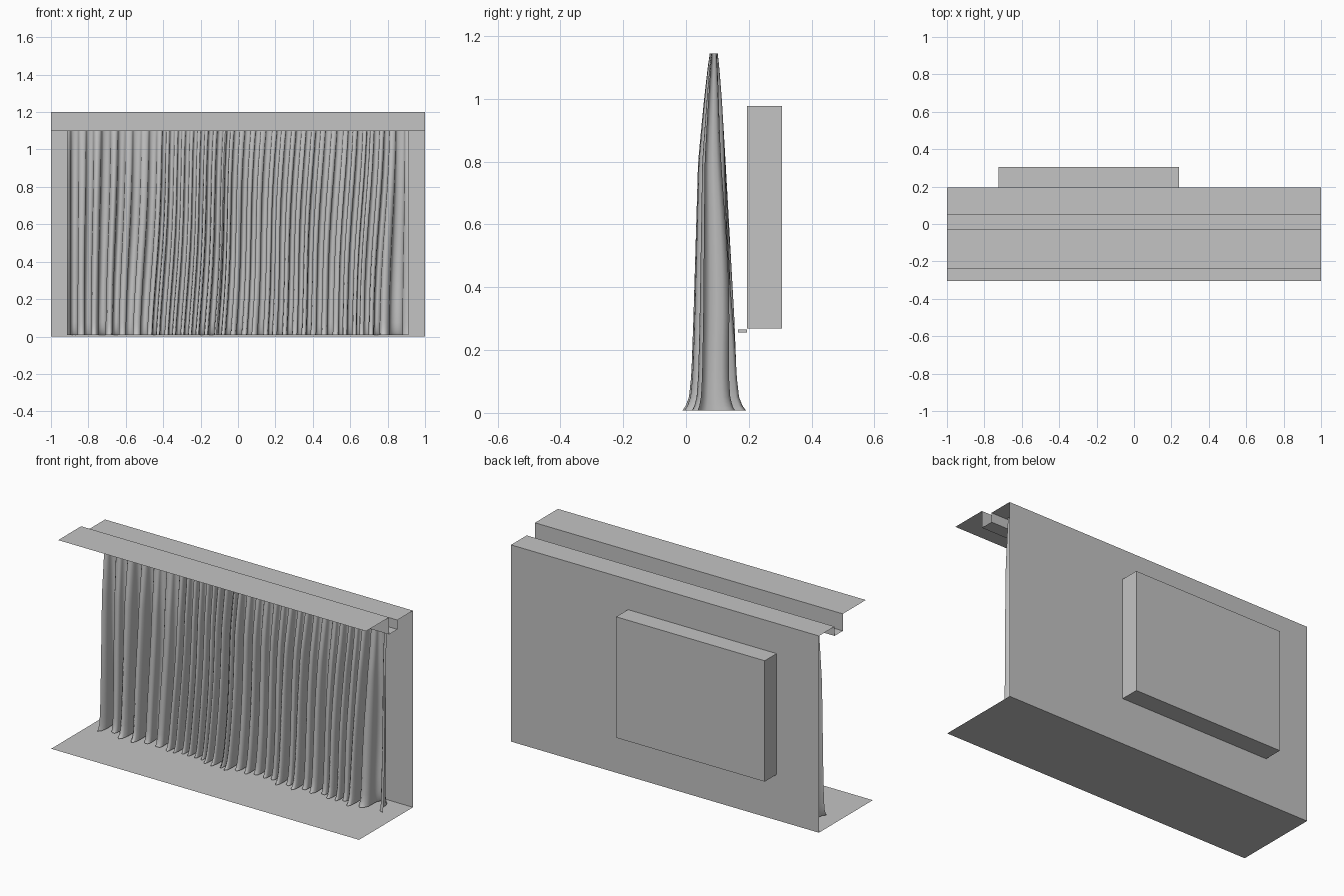
import bpy, math, random

if "Cube" in bpy.data.objects:
    bpy.data.objects.remove(bpy.data.objects["Cube"])

random.seed(7)
grey = bpy.data.materials.new("plain grey")
grey.diffuse_color = (0.55, 0.55, 0.55, 1)
grey.use_nodes = True
grey.node_tree.nodes["Principled BSDF"].inputs["Base Color"].default_value = grey.diffuse_color


def make(name, verts, faces, smooth=False):
    me = bpy.data.meshes.new(name)
    me.from_pydata(verts, [], faces)
    me.materials.append(grey)
    if smooth:
        for p in me.polygons:
            p.use_smooth = True
    ob = bpy.data.objects.new(name, me)
    bpy.context.collection.objects.link(ob)
    return ob


def extrude_x(name, profile, x0=-1, x1=1):
    """Open (y, z) profile swept along x as a thin sheet."""
    n = len(profile)
    v = [(x, y, z) for x in (x0, x1) for y, z in profile]
    make(name, v, [(i, i + 1, n + i + 1, n + i) for i in range(n - 1)])


# floor and stepped ceiling with curtain pelmet
extrude_x("floor", [(0.195, 0), (-0.305, 0)])
extrude_x("ceiling", [(-0.24, 1.2), (-0.027, 1.2), (-0.027, 1.1),
                      (0.05, 1.1), (0.05, 1.155), (0.195, 1.155)])

# back wall with window opening
WY, BY = 0.195, 0.305
X0, X1, Z0, Z1 = -0.725, 0.24, 0.268, 0.978


def ring(x0, x1, z0, z1, y):
    return [(x0, y, z0), (x1, y, z0), (x1, y, z1), (x0, y, z1)]


band = [(i, (i + 1) % 4, 4 + (i + 1) % 4, 4 + i) for i in range(4)]
make("back_wall", ring(-1, 1, 0, 1.155, WY) + ring(X0, X1, Z0, Z1, WY), band)

# window recess, open towards the room
make("window_recess", ring(X0, X1, Z0, Z1, WY) + ring(X0, X1, Z0, Z1, BY),
     [tuple(f) for f in band] + [(4, 5, 6, 7)])

# window sill
make("window_sill",
     ring(X0, X1, 0.256, 0.265, 0.166) + ring(X0, X1, 0.256, 0.265, WY),
     [(0, 1, 2, 3), (7, 6, 5, 4)] + [f[::-1] for f in band])


def lerp(table, z):
    for (za, a), (zb, b) in zip(table, table[1:]):
        if z <= zb:
            return a + (b - a) * (z - za) / (zb - za)
    return table[-1][1]


# curtain depth and fold size by height
AMP = [(0.007, 0.105), (0.02, 0.094), (0.05, 0.082), (0.12, 0.074), (0.3, 0.067),
       (0.55, 0.056), (0.8, 0.045), (1.0, 0.029), (1.1, 0.019), (1.145, 0.013)]
MID = [(0.007, 0.087), (0.3, 0.087), (0.8, 0.081), (1.145, 0.088)]
HEIGHTS = [0.007, 0.014, 0.022, 0.035, 0.05, 0.075] + \
          [0.11 + 1.035 * i / 26 for i in range(27)]


def curtain(name, x_start, x_end, widths, overhang):
    scale = (x_end - x_start) / sum(widths)
    cols, x = [], x_start
    size = 0.8
    for w in widths:
        w *= scale
        nxt = random.uniform(0.45, 0.95)
        off, ph = random.uniform(-0.2, 0.2), random.uniform(0, 6.28)
        for k in range(12):
            t = k / 12
            cols.append((x + w * t, t, size + (nxt - size) * t, off * math.sin(math.pi * t), w, ph))
        x += w
        size = nxt
    cols.append((x_end, 0, size, 0, w, 0))
    verts = []
    for z in HEIGHTS:
        h = 1 - z / 1.145
        for cx, t, a, off, w, ph in cols:
            # folds lean left towards the floor, the outer hems stay upright
            inner = max(0, min(1, (cx + 0.9) / 0.5)) * max(0, min(1, (0.92 - cx) / 0.12))
            px = cx - 0.055 * h * inner
            px += overhang * w * math.sin(4 * math.pi * t) * (0.6 + 0.4 * h)
            px += 0.006 * math.sin(5 * z + 4 * cx) * inner
            wave = a * math.cos(2 * math.pi * t) + off
            wave += 0.08 * math.sin(7 * z + ph) * math.sin(math.pi * t)
            y = lerp(MID, z) - lerp(AMP, z) * max(-1, min(1, wave))
            verts.append((px, y, z))
    n = len(cols)
    faces = [(r * n + c, r * n + c + 1, (r + 1) * n + c + 1, (r + 1) * n + c)
             for r in range(len(HEIGHTS) - 1) for c in range(n - 1)]
    make(name, verts, faces, True)


def rnd(count, lo, hi):
    return [random.uniform(lo, hi) for _ in range(count)]


# left curtain: broad soft folds, then tight ones; right curtain: tight folds
curtain("left_curtain", -0.915, -0.06, rnd(6, 0.07, 0.1) + rnd(8, 0.035, 0.055), 0.1)
curtain("right_curtain", -0.06, 0.915, rnd(17, 0.035, 0.07) + [0.1], 0.13)
